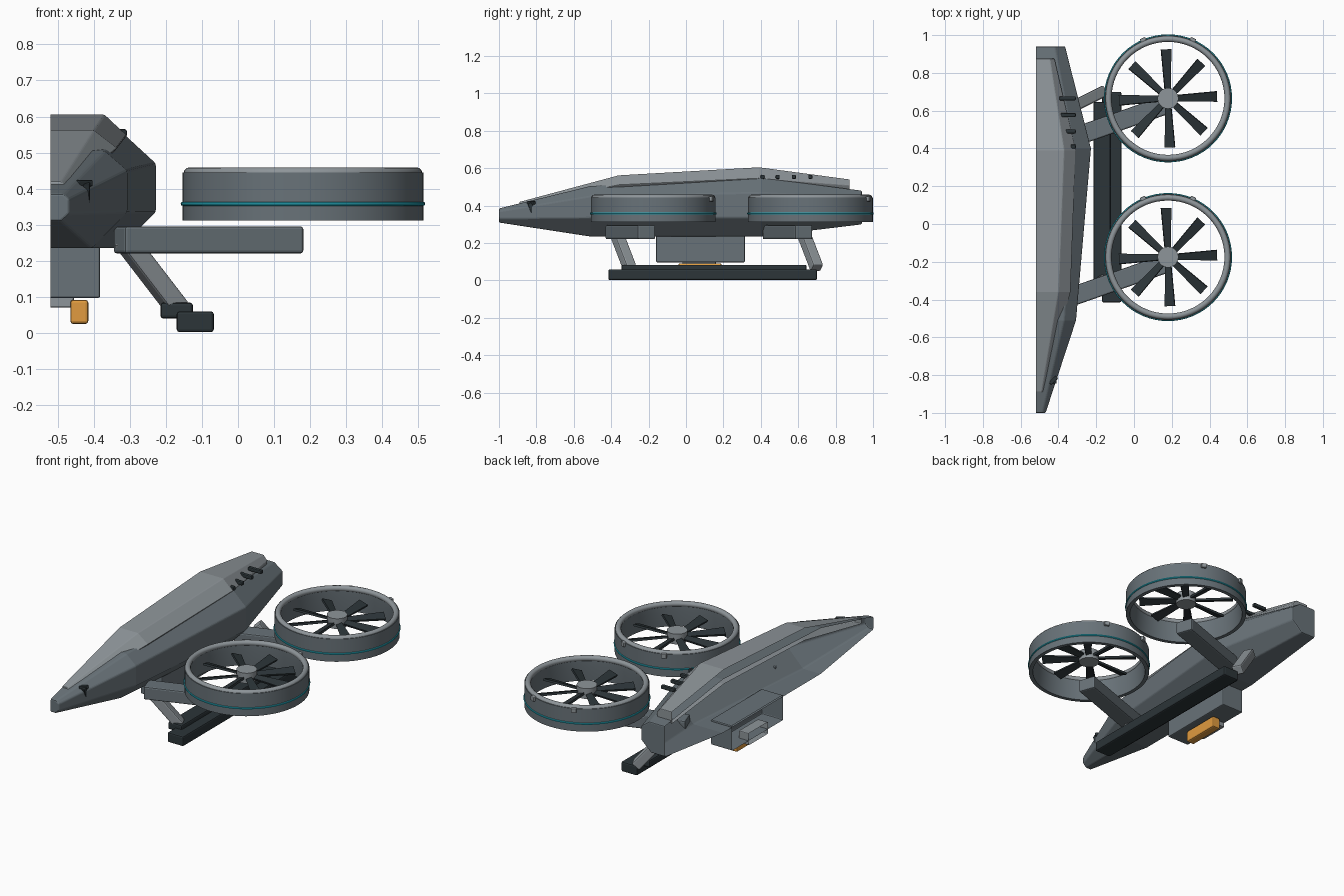
import bpy, bmesh, math
from mathutils import Vector, Matrix

if "Cube" in bpy.data.objects:
    bpy.data.objects.remove(bpy.data.objects["Cube"])

CUT = -0.52  # open centre plane of the half body


def material(name, rgb):
    m = bpy.data.materials.new(name)
    m.diffuse_color = (*rgb, 1)
    m.use_nodes = True
    m.node_tree.nodes["Principled BSDF"].inputs["Base Color"].default_value = m.diffuse_color
    return m


DARK = material("dark", (0.025, 0.035, 0.04))
TEAL = material("teal", (0.02, 0.4, 0.5))
ORANGE = material("orange", (0.75, 0.33, 0.05))
GREY = material("grey", (0.14, 0.17, 0.19))
LIGHT = material("light_grey", (0.27, 0.3, 0.32))


def finish(name, bm, mat, bevel=0.0, smooth=False):
    bmesh.ops.recalc_face_normals(bm, faces=bm.faces)
    me = bpy.data.meshes.new(name)
    bm.to_mesh(me)
    bm.free()
    ob = bpy.data.objects.new(name, me)
    bpy.context.collection.objects.link(ob)
    me.materials.append(mat)
    if bevel:
        b = ob.modifiers.new("bevel", 'BEVEL')
        b.width, b.segments, b.limit_method = bevel, 2, 'ANGLE'
    if smooth:
        bpy.ops.object.select_all(action='DESELECT')
        ob.select_set(True)
        bpy.context.view_layer.objects.active = ob
        bpy.ops.object.shade_smooth_by_angle(angle=math.radians(35))
    return ob


def box(name, lo, hi, mat, bevel=0.008, open_side=False):
    lo, hi = Vector(lo), Vector(hi)
    bm = bmesh.new()
    bmesh.ops.create_cube(bm, size=1, matrix=Matrix.Translation((lo + hi) / 2) @ Matrix.Diagonal((*(hi - lo), 1)))
    if open_side:
        side = [f for f in bm.faces if all(v.co.x < lo.x + 1e-5 for v in f.verts)]
        bmesh.ops.delete(bm, geom=side, context='FACES')
    return finish(name, bm, mat, bevel)


def beam(name, a, b, width, height, mat, bevel=0.008):
    """Box running from a to b, with its width kept horizontal."""
    a, b = Vector(a), Vector(b)
    d = (b - a).normalized()
    s = Vector((0, 0, 1)).cross(d).normalized()
    rot = Matrix((d, s, d.cross(s))).transposed().to_4x4()
    bm = bmesh.new()
    bmesh.ops.create_cube(bm, size=1, matrix=Matrix.Translation((a + b) / 2) @ rot
                          @ Matrix.Diagonal(((b - a).length, width, height, 1)))
    return finish(name, bm, mat, bevel)


def loft(name, sections, mat, bevel):
    """Open half shell through (y, [(offset from cut, z)...]) sections, capped at both ends."""
    bm = bmesh.new()
    rows = [[bm.verts.new((CUT + x, y, z)) for x, z in pts] for y, pts in sections]
    for r0, r1 in zip(rows, rows[1:]):
        for i in range(len(r0) - 1):
            bm.faces.new((r0[i], r0[i + 1], r1[i + 1], r1[i]))
    bm.faces.new(rows[0])
    bm.faces.new(rows[-1])
    return finish(name, bm, mat, bevel)


def lathe(name, profile, centre, mat, steps=64):
    """Closed (r, z) profile turned about a vertical axis."""
    bm = bmesh.new()
    cx, cy = centre
    rings = [[bm.verts.new((cx + r * math.cos(2 * math.pi * k / steps),
                            cy + r * math.sin(2 * math.pi * k / steps), z))
              for r, z in profile] for k in range(steps)]
    n = len(profile)
    for k in range(steps):
        a, b = rings[k], rings[(k + 1) % steps]
        for i in range(n):
            bm.faces.new((a[i], a[(i + 1) % n], b[(i + 1) % n], b[i]))
    return finish(name, bm, mat, smooth=True)


def circle(r, z, rad, n=12):
    return [(r + rad * math.cos(2 * math.pi * i / n), z + rad * math.sin(2 * math.pi * i / n)) for i in range(n)]


# Faceted main hull
def hull_section(y, wt, zt, w, z2, z1, wb, zb):
    return y, [(0, zt), (wt, zt), (w, z2), (w, z1), (wb, zb), (0, zb)]


loft("hull", [hull_section(-1.0, .035, .385, .052, .37, .33, .03, .31),
              hull_section(-.51, .15, .505, .213, .45, .335, .115, .235),
              hull_section(.40, .205, .55, .292, .47, .335, .19, .235),
              hull_section(.94, .10, .48, .155, .44, .36, .09, .30)], GREY, .006)


# Raised canopy on top of the hull
def canopy_section(y, wt, zt, w, zs, wb, zb):
    return y, [(0, zt), (wt, zt), (w, zs), (wb, zb), (0, zb)]


loft("canopy", [canopy_section(-.89, .03, .42, .048, .40, .04, .385),
                canopy_section(-.36, .12, .562, .185, .512, .165, .49),
                canopy_section(.39, .15, .605, .212, .547, .19, .52),
                canopy_section(.875, .075, .54, .10, .51, .09, .47)], LIGHT, .004)

# Vent bars and nose sensor
for i, y in enumerate((.41, .49, .577, .665)):
    box(f"vent_bar_{i + 1}", (-.395, y - .011, .543), (-.308, y + .011, .565), DARK, .006)
beam("nose_sensor", (-.42, -.815, .36), (-.42, -.835, .415), .02, .025, DARK, .004)
beam("nose_sensor_cap", (-.445, -.845, .415), (-.408, -.81, .415), .02, .018, DARK, .004)

# Payload bay, inner box and orange sensor
box("payload_bay", (CUT, -.16, .097), (-.382, .315, .245), GREY, .006, True)
box("payload_inner", (CUT, -.02, .07), (-.455, .16, .14), LIGHT, .005, True)
box("payload_sensor", (-.465, -.04, .025), (-.415, .19, .092), ORANGE)

# Rotor arms and landing legs
for end, y_arm, y_leg in (("front", -.385, -.375), ("rear", .455, .625)):
    beam(f"{end}_arm", (-.33, y_arm, .258), (.167, y_arm + .175, .258), .10, .075, GREY)
    beam(f"{end}_leg", (-.315, y_leg, .26), (-.165, y_leg + .075, .065), .06, .055, LIGHT)

# Landing skid
box("skid_lower", (-.17, -.415, .002), (-.067, .70, .06), DARK)
box("skid_upper", (-.215, -.345, .04), (-.125, .645, .084), DARK)


# Ducted rotors
def rotor(label, cx, cy):
    c = (cx, cy)
    lathe(f"{label}_duct", [(.334, .312), (.334, .445), (.304, .445), (.304, .40), (.312, .312)], c, GREY)
    lathe(f"{label}_duct_rim", circle(.315, .443, .016), c, LIGHT)
    lathe(f"{label}_light_ring", circle(.333, .358, .006, 8), c, TEAL)
    # Hub
    bm = bmesh.new()
    bmesh.ops.create_cone(bm, cap_ends=True, segments=32, radius1=.055, radius2=.055, depth=.06,
                          matrix=Matrix.Translation((cx, cy, .405)))
    finish(f"{label}_hub", bm, LIGHT, smooth=True)
    # Eight pitched blades, wider at the tip
    bm = bmesh.new()
    for k in range(8):
        turn = Matrix.Translation((cx, cy, .40)) @ Matrix.Rotation(k * math.pi / 4 + .04, 4, 'Z') \
            @ Matrix.Rotation(math.radians(18), 4, 'X')
        geo = bmesh.ops.create_cube(bm, size=1)["verts"]
        for v in geo:
            tip = v.co.x > 0
            v.co = turn @ Vector((.26 if tip else .045, v.co.y * (.056 if tip else .032), v.co.z * .012))
    finish(f"{label}_blades", bm, DARK)
    # Rim clips facing the back
    for side in (-1, 1):
        a = math.radians(90 + side * 23)
        d = Vector((math.cos(a), math.sin(a), 0))
        p = Vector((cx, cy, .436))
        beam(f"{label}_clip_{'left' if side > 0 else 'right'}", p + d * .315, p + d * .347, .03, .026, LIGHT, .004)


rotor("front_rotor", .18, -.175)
rotor("rear_rotor", .18, .665)
